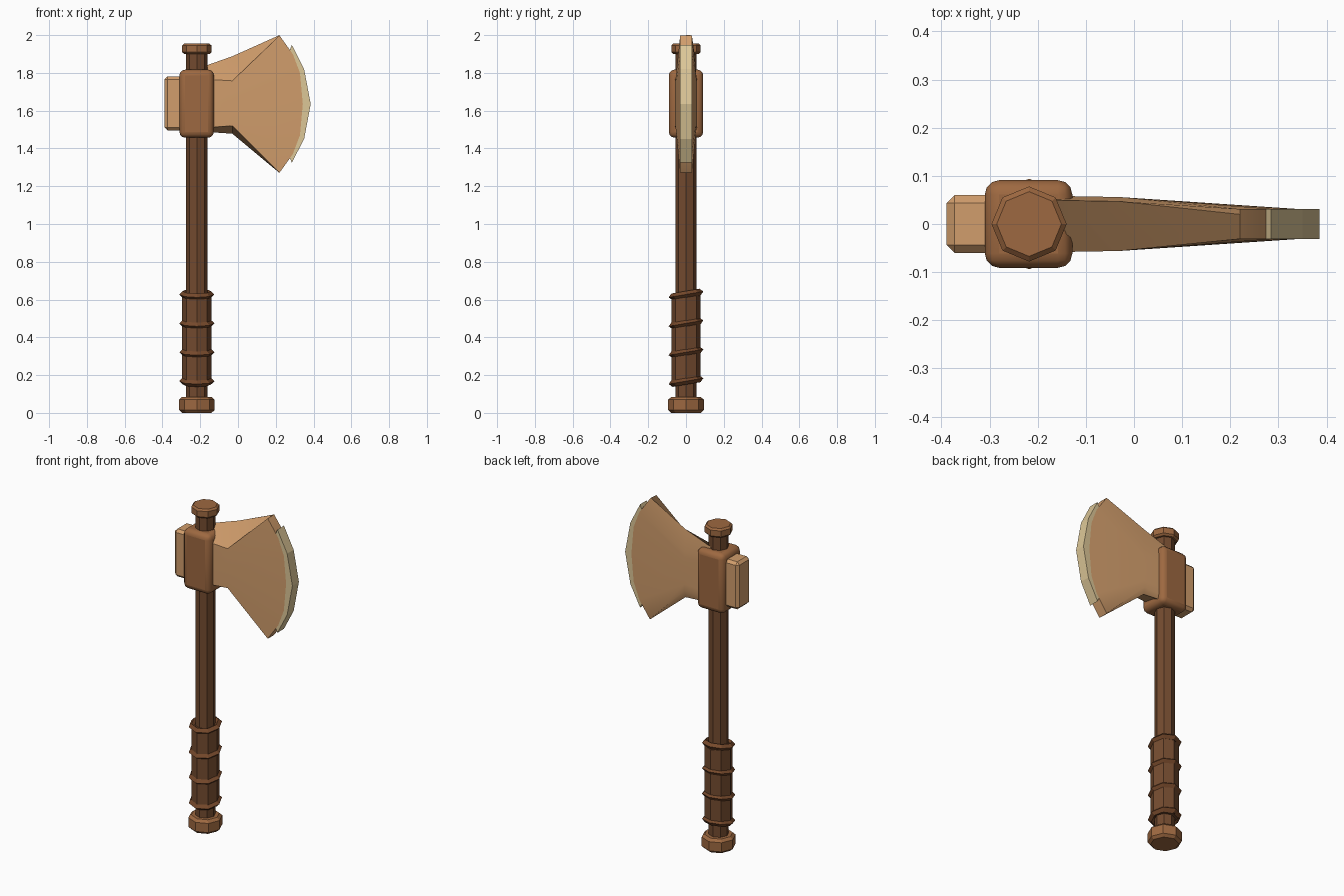
import bpy, bmesh, math
from mathutils import Vector

cube = bpy.data.objects.get("Cube")
if cube:
    bpy.data.objects.remove(cube, do_unlink=True)

AXIS = -0.218  # x of the shaft


def material(name, rgb):
    m = bpy.data.materials.new(name)
    m.use_nodes = True
    m.diffuse_color = (*rgb, 1)
    m.node_tree.nodes["Principled BSDF"].inputs["Base Color"].default_value = (*rgb, 1)
    return m


TAN = material("tan_blade", (0.64, 0.34, 0.15))
BROWN = material("warm_brown", (0.34, 0.14, 0.052))
DARK = material("dark_wood", (0.17, 0.069, 0.028))
PALE = material("pale_edge", (0.72, 0.57, 0.31))
CORD = material("cord_brown", (0.18, 0.066, 0.024))


def finish(ob, name, mat, bevel=0, segments=1, smooth=False):
    ob.name = name
    ob.data.materials.append(mat)
    if bevel:
        mod = ob.modifiers.new("Bevel", "BEVEL")
        mod.width, mod.segments = bevel, segments
        mod.limit_method = "ANGLE"
        mod.angle_limit = math.radians(50)
    if smooth:
        bpy.ops.object.select_all(action="DESELECT")
        ob.select_set(True)
        bpy.context.view_layer.objects.active = ob
        bpy.ops.object.shade_smooth_by_angle(angle=math.radians(35))
    return ob


def post(name, mat, radius, z0, z1, bevel=0):
    bpy.ops.mesh.primitive_cylinder_add(vertices=8, radius=radius, depth=z1 - z0,
                                        location=(AXIS, 0, (z0 + z1) / 2))
    return finish(bpy.context.object, name, mat, bevel)


def block(name, mat, x0, x1, half_y, z0, z1, bevel, segments=1):
    bpy.ops.mesh.primitive_cube_add(size=1, location=((x0 + x1) / 2, 0, (z0 + z1) / 2))
    ob = bpy.context.object
    ob.scale = (x1 - x0, 2 * half_y, z1 - z0)
    bpy.ops.object.transform_apply(location=False, rotation=False, scale=True)
    return finish(ob, name, mat, bevel, segments, smooth=segments > 1)


def loft(name, mat, rings, smooth=False):
    """Skin matching closed rings and cap both ends."""
    bm = bmesh.new()
    rows = [[bm.verts.new(p) for p in ring] for ring in rings]
    n = len(rows[0])
    for a, b in zip(rows, rows[1:]):
        for i in range(n):
            j = (i + 1) % n
            bm.faces.new((a[i], a[j], b[j], b[i]))
    # strip caps pair the front and back points
    for row in (rows[0], rows[-1]):
        h = n // 2 - 1
        for i in range(h - 1):
            bm.faces.new((row[i], row[i + 1], row[n - 3 - i], row[n - 2 - i]))
        bm.faces.new((row[h - 1], row[h], row[h + 1]))
        bm.faces.new((row[n - 2], row[n - 1], row[0]))
    bmesh.ops.recalc_face_normals(bm, faces=bm.faces)
    mesh = bpy.data.meshes.new(name)
    bm.to_mesh(mesh)
    bm.free()
    ob = bpy.data.objects.new(name, mesh)
    bpy.context.collection.objects.link(ob)
    return finish(ob, name, mat, smooth=smooth)


# Shaft, grip and end caps
post("shaft", DARK, 0.056, 0.04, 1.92)
post("grip", DARK, 0.078, 0.16, 0.625, 0.006)
post("pommel", BROWN, 0.094, 0, 0.085, 0.015)
post("top_cap", BROWN, 0.078, 1.9, 1.955, 0.01)

# Tilted cord rings around the grip
for i in range(4):
    bpy.ops.mesh.primitive_torus_add(major_segments=8, minor_segments=4,
                                     major_radius=0.075, minor_radius=0.018,
                                     location=(AXIS, 0, 0.168 + 0.153 * i),
                                     rotation=(0.17, 0, 0))
    finish(bpy.context.object, f"grip_ring_{i + 1}", CORD)

# Collar and hammer block
block("collar", BROWN, -0.31, -0.128, 0.091, 1.457, 1.817, 0.03, 3)
block("poll", TAN, -0.389, -0.25, 0.06, 1.495, 1.782, 0.016)

# Blade body: two neck sections fanning out to a curved end
ARC = [(0.22, 1.272), (0.29, 1.37), (0.328, 1.47), (0.343, 1.635),
       (0.328, 1.80), (0.29, 1.90), (0.22, 1.998)]


def section(outline, t, ridge_y, low, high):
    front = [(x, -t, z) for x, z in outline]
    back = [(x, t, z) for x, z in reversed(outline)]
    return front + [(outline[-1][0], ridge_y, high)] + back + [(outline[0][0], ridge_y, low)]


def straight(x, z0, z1):
    return [(x, z0 + (z1 - z0) * i / 6) for i in range(7)]


loft("blade", TAN, [
    section(straight(-0.2, 1.508, 1.768), 0.059, 0.05, 1.49, 1.828),
    section(straight(-0.03, 1.52, 1.758), 0.056, 0.047, 1.478, 1.888),
    section(ARC, 0.031, 0.02, 1.27, 2.0),
], smooth=True)

# Cutting edge: a pale crescent of constant thickness
OUTER = [(0.285, 1.325), (0.35, 1.45), (0.385, 1.635), (0.35, 1.82), (0.285, 1.948)]
inner = [(0.27, 1.36), (0.3, 1.46), (0.32, 1.635), (0.3, 1.81), (0.27, 1.91)]
bm = bmesh.new()
grid = [[bm.verts.new((x, y, z)) for x, z in line]
        for line, y in ((inner, -0.031), (OUTER, -0.031), (OUTER, 0.031), (inner, 0.031))]
for k in range(4):
    a, b = grid[k], grid[(k + 1) % 4]
    for i in range(len(OUTER) - 1):
        bm.faces.new((a[i], a[i + 1], b[i + 1], b[i]))
for end in (0, -1):
    bm.faces.new([line[end] for line in grid])
bmesh.ops.recalc_face_normals(bm, faces=bm.faces)
mesh = bpy.data.meshes.new("cutting_edge")
bm.to_mesh(mesh)
bm.free()
edge = bpy.data.objects.new("cutting_edge", mesh)
bpy.context.collection.objects.link(edge)
finish(edge, "cutting_edge", PALE)
